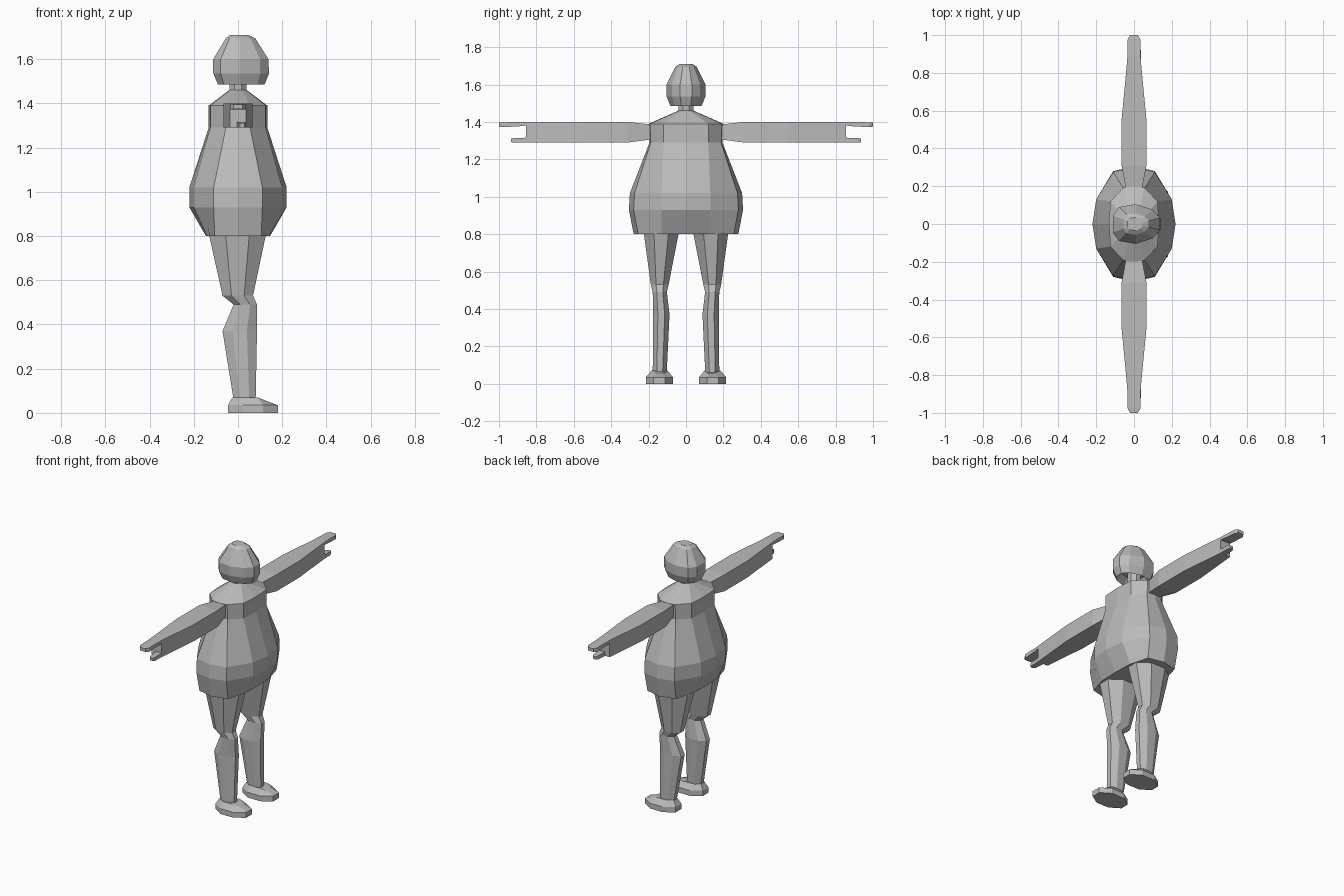
import bpy, bmesh, math

if "Cube" in bpy.data.objects:
    bpy.data.objects.remove(bpy.data.objects["Cube"])

grey = bpy.data.materials.new("plain grey")
grey.diffuse_color = (0.5, 0.5, 0.5, 1)
grey.use_nodes = True
grey.node_tree.nodes["Principled BSDF"].inputs["Base Color"].default_value = grey.diffuse_color


def loft(name, rings):
    """Skin a stack of equal-length point rings and cap both ends."""
    bm = bmesh.new()
    rows = [[bm.verts.new(p) for p in ring] for ring in rings]
    n = len(rows[0])
    for a, b in zip(rows, rows[1:]):
        for i in range(n):
            j = (i + 1) % n
            bm.faces.new((a[i], a[j], b[j], b[i]))
    bm.faces.new(rows[0])
    bm.faces.new(rows[-1])
    bmesh.ops.recalc_face_normals(bm, faces=bm.faces[:])
    me = bpy.data.meshes.new(name)
    bm.to_mesh(me)
    bm.free()
    me.materials.append(grey)
    ob = bpy.data.objects.new(name, me)
    bpy.context.collection.objects.link(ob)
    return ob


def oval(z, x0, x1, y0, y1, n=8):
    """Flat-sided ring filling the given x and y extents exactly."""
    k = math.cos(math.pi / n)
    cx, cy, rx, ry = (x0 + x1) / 2, (y0 + y1) / 2, (x1 - x0) / 2 / k, (y1 - y0) / 2 / k
    return [(cx + rx * math.cos((i + .5) * 2 * math.pi / n),
             cy + ry * math.sin((i + .5) * 2 * math.pi / n), z) for i in range(n)]


def quarter(z, pts):
    """Mirror a quarter outline (from +x to +y) into a full ring."""
    half = pts + [(-x, y) for x, y in reversed(pts[:-1])]
    return [(x, y, z) for x, y in half + [(x, -y) for x, y in reversed(half[1:-1])]]


def box_run(name, sections, s):
    """Rectangular limb along y from (y, x0, x1, z0, z1) sections."""
    return loft(name, [[(a, s * y, c), (b, s * y, c), (b, s * y, d), (a, s * y, d)]
                       for y, a, b, c, d in sections])


# Torso: a wide coat with sloping shoulders
loft("torso", [
    quarter(0.80, [(.145, 0), (.14, .13), (.105, .255), (0, .28)]),
    quarter(0.93, [(.22, 0), (.20, .13), (.11, .28), (0, .305)]),
    quarter(1.02, [(.22, 0), (.20, .13), (.11, .275), (0, .30)]),
    quarter(1.29, [(.133, 0), (.125, .12), (.055, .188), (0, .195)]),
    quarter(1.39, [(.133, 0), (.125, .12), (.055, .193), (0, .20)]),
    quarter(1.46, [(.04, 0), (.036, .02), (.02, .038), (0, .042)]),
])

# Neck
loft("neck", [oval(z, -.038, .038, -.04, .04) for z in (1.45, 1.53)])


def head_ring(z, back, front, half):
    """Egg-shaped ring, narrower towards the face."""
    pts = [(front, .3), (front * .72, .72), (0.01, 1), (back * .7, .86), (back, .42)]
    ring = [(x, y * half, z) for x, y in pts]
    return ring + [(x, -y, z) for x, y, z in reversed(ring)]


# Head, with a hollow rim under the jaw
loft("head", [
    head_ring(1.53, -.06, .08, .055),
    head_ring(1.485, -.09, .12, .083),
    head_ring(1.535, -.112, .14, .103),
    head_ring(1.60, -.112, .138, .105),
    head_ring(1.695, -.055, .078, .057),
    head_ring(1.71, -.035, .045, .035),
])

for s, side in ((1, "left"), (-1, "right")):
    # Leg: thigh, knee, calf, ankle
    leg = [(.84, -.135, .13, .037, .23), (.80, -.13, .125, .04, .225),
           (.53, -.07, .068, .093, .188), (.49, -.02, .086, .102, .178),
           (.37, -.07, .086, .088, .176), (.06, -.02, .08, .103, .178)]
    loft(side + "_leg", [oval(z, a, b, s * c, s * d) for z, a, b, c, d in leg])

    # Shoe: flat sole, instep rising to the ankle
    shoe = [oval(z, -.045, .18, s * .07, s * .215) for z in (0, .035)]
    top = [(x, y, .07 if x < .09 else .052) for x, y, z in oval(0, -.025, .135, s * .098, s * .185)]
    loft(side + "_shoe", shoe + [top])

    # Arm with flat mitten fingers and a short thumb below the notch
    box_run(side + "_arm", [
        (.12, -.03, .03, 1.31, 1.385), (.20, -.045, .045, 1.305, 1.388),
        (.31, -.066, .066, 1.29, 1.40), (.55, -.066, .066, 1.29, 1.40),
        (.855, -.037, .037, 1.29, 1.40)], s)
    box_run(side + "_fingers", [
        (.85, -.037, .037, 1.382, 1.40), (.89, -.035, .035, 1.377, 1.40),
        (.98, -.033, .033, 1.372, 1.398), (1.0, -.02, .02, 1.375, 1.396)], s)
    box_run(side + "_thumb", [
        (.85, -.005, .037, 1.29, 1.316), (.92, .0, .036, 1.29, 1.314),
        (.935, .008, .03, 1.292, 1.311)], s)
